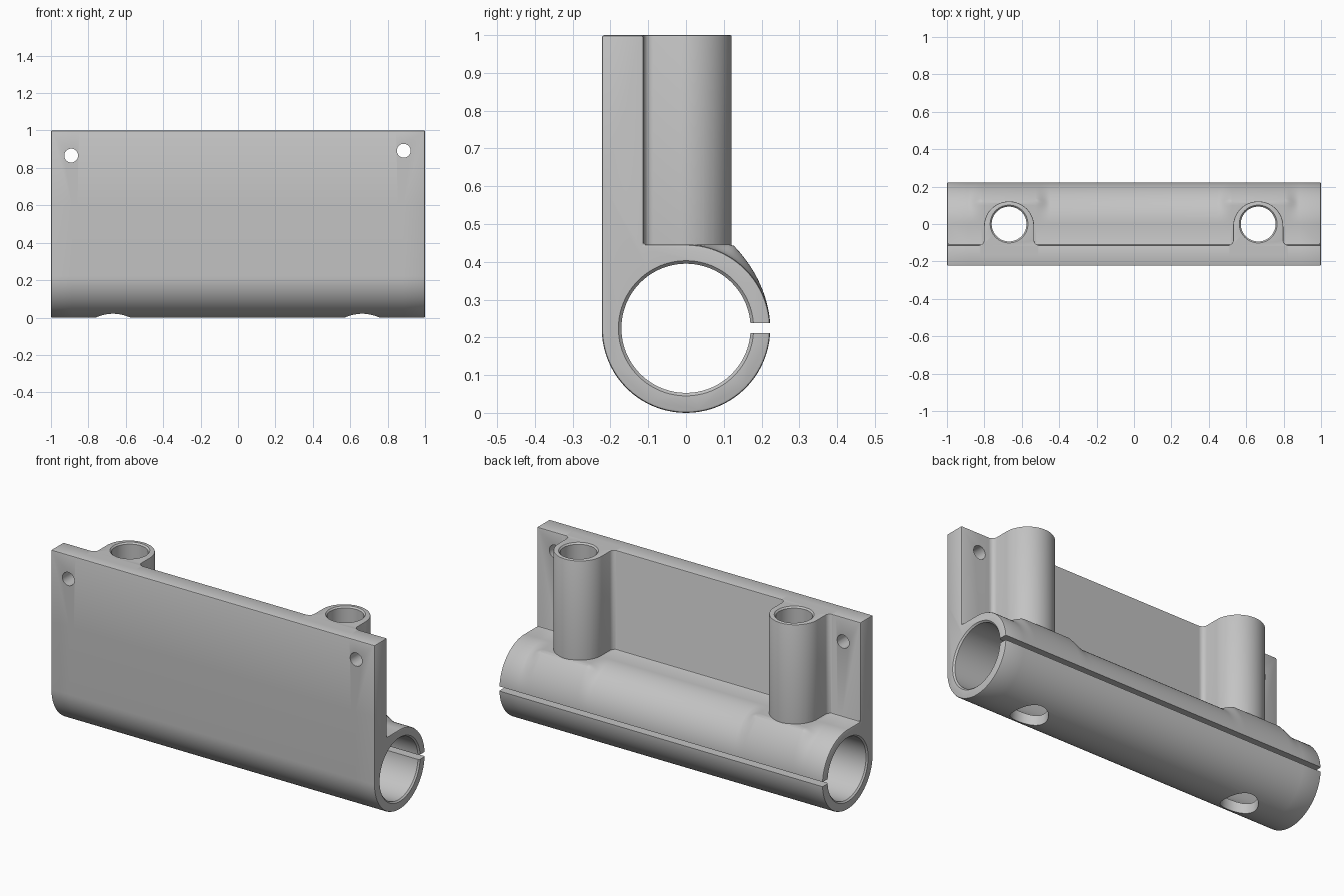
import bpy, bmesh, math
from mathutils import Matrix

if "Cube" in bpy.data.objects:
    bpy.data.objects.remove(bpy.data.objects["Cube"])

R = 0.223            # outer tube radius, also the height of its axis
BORE = 0.171
BACK = -0.112        # rear face of the plate
BOSS_X = (-0.668, 0.664)

grey = bpy.data.materials.new("light grey")
grey.diffuse_color = (0.55, 0.55, 0.55, 1)
grey.use_nodes = True
grey.node_tree.nodes["Principled BSDF"].inputs["Base Color"].default_value = grey.diffuse_color


def make_object(name, bm):
    bmesh.ops.recalc_face_normals(bm, faces=bm.faces)
    mesh = bpy.data.meshes.new(name)
    bm.to_mesh(mesh)
    bm.free()
    ob = bpy.data.objects.new(name, mesh)
    bpy.context.collection.objects.link(ob)
    mesh.materials.append(grey)
    return ob


def loft(name, rings):
    bm = bmesh.new()
    loops = [[bm.verts.new(p) for p in ring] for ring in rings]
    for a, b in zip(loops, loops[1:]):
        for i in range(len(a)):
            j = (i + 1) % len(a)
            bm.faces.new((a[i], a[j], b[j], b[i]))
    bm.faces.new(loops[0])
    bm.faces.new(loops[-1])
    return make_object(name, bm)


def lathe(name, profile, matrix, n=64):
    """Solid of (radius, height) points turned about z, then placed."""
    rings = [[matrix @ Matrix.Rotation(2 * math.pi * i / n, 4, 'Z') @
              Matrix.Translation((r, 0, h)) @ Matrix.Identity(4).translation
              for i in range(n)] for r, h in profile]
    return loft(name, rings)


def apply(ob, kind, **settings):
    mod = ob.modifiers.new(kind.lower(), kind)
    for key, value in settings.items():
        setattr(mod, key, value)
    bpy.context.view_layer.objects.active = ob
    bpy.ops.object.modifier_apply(modifier=mod.name)


def combine(ob, other, operation):
    apply(ob, 'BOOLEAN', object=other, operation=operation, solver='EXACT')
    bpy.data.objects.remove(other)


def round_edges(ob):
    apply(ob, 'BEVEL', width=0.007, segments=2, limit_method='ANGLE',
          angle_limit=math.radians(60))


def swell(x):
    """How far the tube thickens beneath the nearest boss, 0 to 1."""
    d = min(abs(x - c) for c in BOSS_X)
    t = min(max((0.22 - d) / 0.08, 0), 1)
    return t * t * (3 - 2 * t)


def section(x):
    pts = [(x, -R, 1), (x, -R, 0.6)]
    for i in range(41):
        a = math.pi * (1 + i / 40)
        pts.append((x, R * math.cos(a), R + R * math.sin(a)))
    for i in range(1, 31):
        a = math.pi / 2 * i / 30
        fat = min(R / math.sin(a), R + 0.033 * (math.degrees(a) / 62) ** 2.5)
        r = R + (fat - R) * swell(x)
        pts.append((x, r * math.cos(a), R + r * math.sin(a)))
    return pts + [(x, BACK, 2 * R), (x, BACK, 1)]


# Plate and tube in one lofted section
stations = {-1.0, 1.0}
for c in BOSS_X:
    for k in range(9):
        stations |= {c - 0.14 - k * 0.01, c + 0.14 + k * 0.01}
body = loft("clamp_body", [section(x) for x in sorted(stations)])
round_edges(body)

# Upright bosses with rounded backs and small fillets into the plate
for c in BOSS_X:
    w, f, cy = 0.134, 0.025, -0.013
    half = [(w + f, -0.17), (w + f, BACK - 0.004)]
    for i in range(7):
        a = -math.pi / 2 - math.pi / 2 * i / 6
        half.append((w + f + f * math.cos(a), BACK + f + f * math.sin(a)))
    for i in range(20):
        a = math.pi / 2 * i / 20
        half.append((w * math.cos(a), cy + w * math.sin(a)))
    outline = half + [(0, cy + w)] + [(-x, y) for x, y in reversed(half)]
    boss = loft("boss", [[(c + x, y, z) for x, y in outline] for z in (0.37, 1)])
    round_edges(boss)
    combine(body, boss, 'UNION')

# Long bore with eased ends
e = 0.008
along_x = Matrix.Translation((0, 0, R + 0.001)) @ Matrix.Rotation(math.pi / 2, 4, 'Y')
combine(body, lathe("bore", [(BORE + e + 0.1, -1.1), (BORE, -1 + e), (BORE, 1 - e),
                             (BORE + e + 0.1, 1.1)], along_x, 96), 'DIFFERENCE')

# Vertical holes through the bosses and the tube
for c in BOSS_X:
    combine(body, lathe("boss_hole", [(0.093, -0.1), (0.093, 1 - e), (0.193 + e, 1.1)],
                        Matrix.Translation((c, 0, 0))), 'DIFFERENCE')

# Mounting holes through the plate
for x, z in ((-0.892, 0.866), (0.886, 0.892)):
    turn = Matrix.Translation((x, 0, z)) @ Matrix.Rotation(math.pi / 2, 4, 'X')
    combine(body, lathe("plate_hole", [(0.037, 0.02), (0.037, 0.4)], turn, 32), 'DIFFERENCE')

# Clamping slot along the back of the tube
slot = [(0.1, 0.212), (0.4, 0.212), (0.4, 0.238), (0.1, 0.238)]
combine(body, loft("slot", [[(x, y, z) for y, z in slot] for x in (-1.2, 1.2)]), 'DIFFERENCE')

bpy.ops.object.select_all(action='DESELECT')
body.select_set(True)
bpy.context.view_layer.objects.active = body
bpy.ops.object.shade_smooth_by_angle(angle=math.radians(30))
